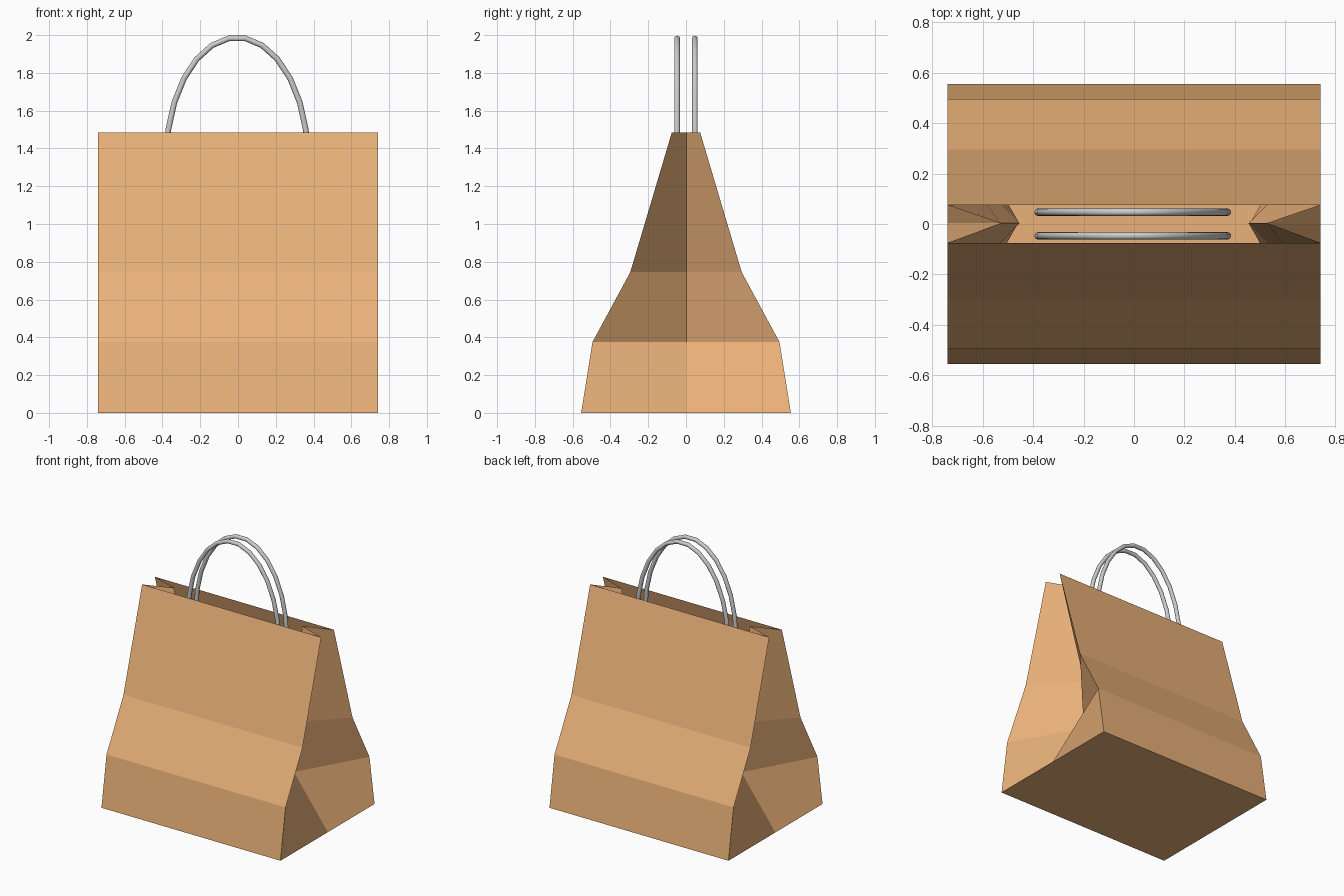
import bpy, bmesh, math

if "Cube" in bpy.data.objects:
    bpy.data.objects.remove(bpy.data.objects["Cube"])

paper = bpy.data.materials.new("brown_paper")
paper.diffuse_color = (0.82, 0.44, 0.19, 1)
paper.use_nodes = True
paper.node_tree.nodes["Principled BSDF"].inputs["Base Color"].default_value = paper.diffuse_color

# Paper bag: open-topped sheet with gusseted sides.
# Each level: height, half depth of panels, x of the inward side crease
HALF_W = 0.74
LEVELS = [(0.0, 0.555, 0.74), (0.375, 0.495, 0.46),
          (0.745, 0.295, 0.455), (1.485, 0.075, 0.53)]

bm = bmesh.new()
rings = []
for z, d, c in LEVELS:
    outline = [(-HALF_W, -d), (HALF_W, -d), (c, 0.003),
               (HALF_W, d), (-HALF_W, d), (-c, 0.003)]
    rings.append([bm.verts.new((x, y, z)) for x, y in outline])
for low, high in zip(rings, rings[1:]):
    for i in range(6):
        j = (i + 1) % 6
        bm.faces.new((low[i], low[j], high[j], high[i]))
# Flat base
bm.faces.new(list(reversed(rings[0])))
mesh = bpy.data.meshes.new("paper_bag")
bm.to_mesh(mesh)
bm.free()
bag = bpy.data.objects.new("paper_bag", mesh)
bag.data.materials.append(paper)
bpy.context.collection.objects.link(bag)


# Arched handle: round tube along a half ellipse, rooted inside the bag
def make_handle(name, y, segments=13, sides=12, r=0.015):
    a, z0, top = 0.375, 1.345, 1.987
    b = top - z0
    bm = bmesh.new()
    rings = []
    for i in range(segments + 1):
        t = math.pi * i / segments
        cx, cz = -0.005 - a * math.cos(t), z0 + b * math.sin(t)
        nx, nz = -b * math.cos(t), a * math.sin(t)
        n = math.hypot(nx, nz)
        nx, nz = nx / n, nz / n
        ring = []
        for k in range(sides):
            p = 2 * math.pi * k / sides
            u = r * math.cos(p)
            ring.append(bm.verts.new((cx + nx * u, y + r * math.sin(p), cz + nz * u)))
        rings.append(ring)
    for p, q in zip(rings, rings[1:]):
        for k in range(sides):
            m = (k + 1) % sides
            bm.faces.new((p[k], p[m], q[m], q[k]))
    bm.faces.new(rings[0])
    bm.faces.new(rings[-1])
    bmesh.ops.recalc_face_normals(bm, faces=bm.faces[:])
    for f in bm.faces:
        f.smooth = len(f.verts) == 4
    mesh = bpy.data.meshes.new(name)
    bm.to_mesh(mesh)
    bm.free()
    bpy.context.collection.objects.link(bpy.data.objects.new(name, mesh))


make_handle("front_handle", -0.047)
make_handle("back_handle", 0.047)
